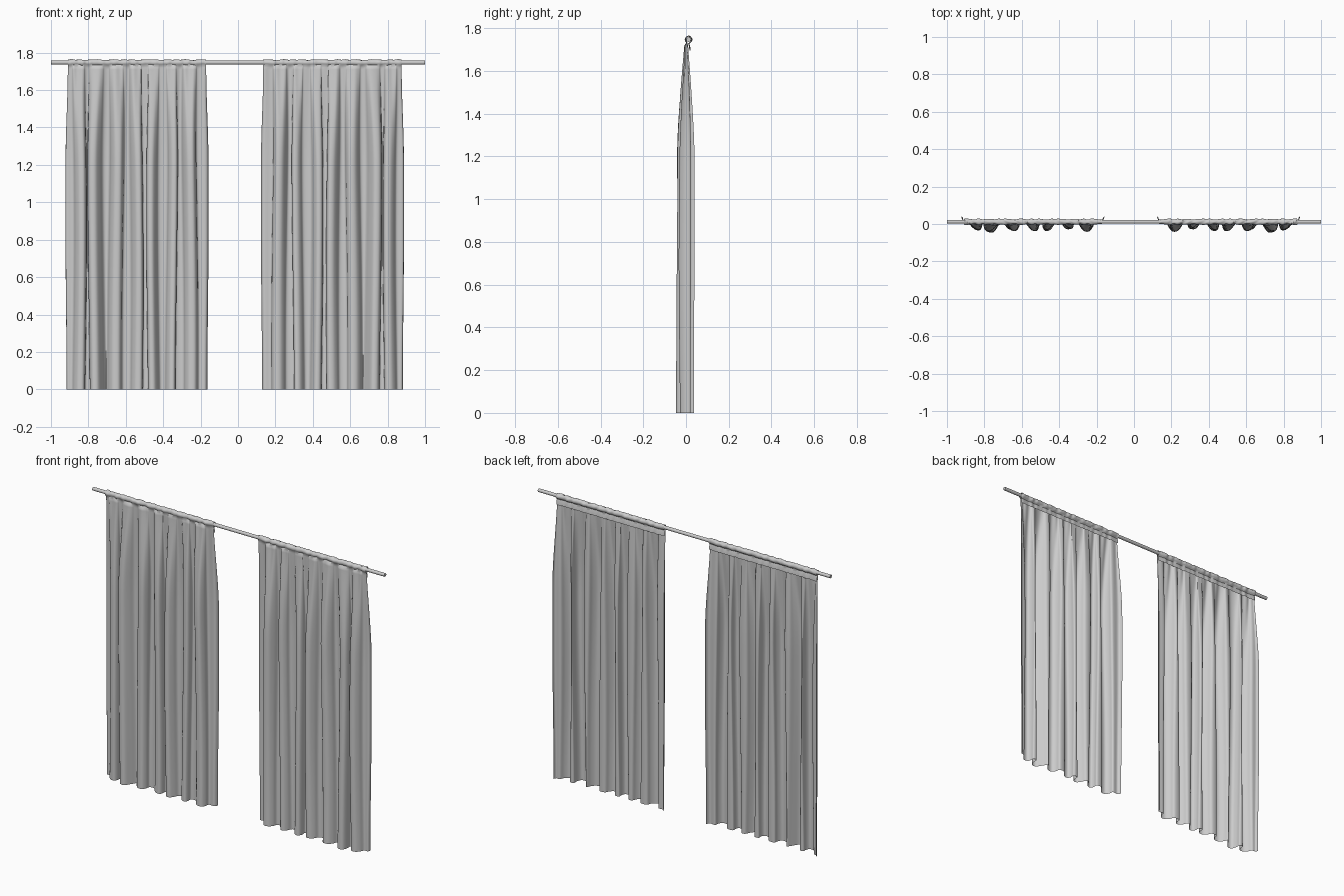
import bpy, bmesh, math
from math import sin, cos, pi
from mathutils import Vector

cube = bpy.data.objects.get("Cube")
if cube:
    bpy.data.objects.remove(cube, do_unlink=True)

cloth = bpy.data.materials.new("soft grey")
cloth.use_nodes = True
cloth.diffuse_color = (0.6, 0.6, 0.6, 1)
cloth.node_tree.nodes["Principled BSDF"].inputs["Base Color"].default_value = (0.6, 0.6, 0.6, 1)

TOP, ROD_Y, ROD_Z = 1.72, 0.012, 1.747
MIDDLE = -0.0175      # the two panels mirror about this x
CENTRE = -0.54        # centre of the right panel
# Each fold: centre x, half width, front depth, sideways lean
FOLDS = [(-0.852, 0.036, -0.029, 0.010), (-0.755, 0.042, -0.043, -0.016),
         (-0.652, 0.042, -0.034, 0.005), (-0.548, 0.036, -0.032, 0.012),
         (-0.450, 0.033, -0.033, -0.012), (-0.358, 0.030, -0.027, 0.010),
         (-0.258, 0.042, -0.036, 0.006)]


def smooth(t):
    t = max(0, min(1, t))
    return t * t * (3 - 2 * t)


def spline(points, steps=4):
    """Catmull-Rom samples through the points."""
    p = [points[0]] + points + [points[-1]]
    out = []
    for a, b, c, d in zip(p, p[1:], p[2:], p[3:]):
        for k in range(steps):
            t = k / steps
            out.append(0.5 * (2 * b + (c - a) * t + (2 * a - 5 * b + 4 * c - d) * t * t
                              + (3 * b - a - 3 * c + d) * t ** 3))
    return out + [points[-1]]


def fold_row(z):
    """Pleated cross-section of a panel at height z."""
    full = 0.12 + 0.88 * smooth((TOP - z) / 0.55) ** 0.6
    full *= 1 - 0.1 * smooth((0.9 - z) / 0.9)
    edge = 0.003 + 0.037 * full
    spread = 0.37 + 0.012 * smooth((TOP - z) / 0.5) - 0.006 * smooth((0.8 - z) / 0.8)
    pts = [Vector((CENTRE - spread, edge)), Vector((CENTRE - spread + 0.006, 0.022 * full))]
    for i, (x, w, depth, lean) in enumerate(FOLDS):
        x += 0.007 * sin(1.9 * z + 2.3 * i) * full
        d = depth * full * (1 + 0.12 * sin(2.7 * z + 1.7 * i))
        s = lean * full
        valley = 0.003 + 0.016 * full
        pts += [Vector((x - w, valley)), Vector((x - w * 0.78 + s * 0.6, d * 0.25)),
                Vector((x - w * 0.35 + s, d * 0.95)), Vector((x + w * 0.35 + s, d)),
                Vector((x + w * 0.78 + s * 0.6, d * 0.25)), Vector((x + w, valley))]
    pts += [Vector((CENTRE + spread - 0.012, 0.018 * full)), Vector((CENTRE + spread, edge))]
    # Small gathers just beneath the heading
    near_top = smooth((z - 1.2) / 0.5)
    return [Vector((p.x, p.y + 0.003 * near_top * sin(95 * p.x + 2 * sin(21 * p.x)), z))
            for p in spline(pts)]


def gather(x):
    return 0.0022 * sin(88 * x + 2 * sin(23 * x)) + 0.0018 * sin(47 * x) * sin(131 * x)


def panel_rows():
    rows = [fold_row(1.60 * i / 26) for i in range(27)]
    rows += [fold_row(z) for z in (1.63, 1.66, 1.69, 1.71, TOP)]
    head = rows[-1]
    # Pocket wrapped over the pole, front to back
    for k in range(13):
        a = math.radians(235 - k * 24)
        rows.append([Vector((p.x, ROD_Y + (0.0145 + gather(p.x)) * cos(a),
                             ROD_Z + (0.0155 + gather(p.x + 0.01 * k)) * sin(a))) for p in head])
    # Stitched hem hanging behind the pocket
    for y, z in ((0.013, 1.728), (0.017, 1.715), (0.019, 1.695)):
        rows.append([Vector((p.x, y + gather(p.x) * 0.7, z)) for p in head])
    return rows


def finish(name, bm):
    mesh = bpy.data.meshes.new(name)
    bm.to_mesh(mesh)
    bm.free()
    obj = bpy.data.objects.new(name, mesh)
    bpy.context.collection.objects.link(obj)
    mesh.materials.append(cloth)
    bpy.ops.object.select_all(action='DESELECT')
    obj.select_set(True)
    bpy.context.view_layer.objects.active = obj
    bpy.ops.object.shade_smooth_by_angle(angle=math.radians(60))
    return obj


# Curtain panels
rows = panel_rows()
for name, mirrored in (("right_curtain", False), ("left_curtain", True)):
    bm = bmesh.new()
    grid = [[bm.verts.new((2 * MIDDLE - p.x if mirrored else p.x, p.y, p.z)) for p in row]
            for row in rows]
    for lower, upper in zip(grid, grid[1:]):
        for a, b, c, d in zip(lower, lower[1:], upper[1:], upper):
            bm.faces.new((d, c, b, a) if mirrored else (a, b, c, d))
    finish(name, bm)

# Curtain pole
bm = bmesh.new()
bmesh.ops.create_cone(bm, cap_ends=True, segments=16, radius1=0.0105, radius2=0.0105, depth=2)
for v in bm.verts:
    v.co = Vector((v.co.z, v.co.x + ROD_Y, v.co.y + ROD_Z))
bmesh.ops.recalc_face_normals(bm, faces=bm.faces)
finish("curtain_pole", bm)
